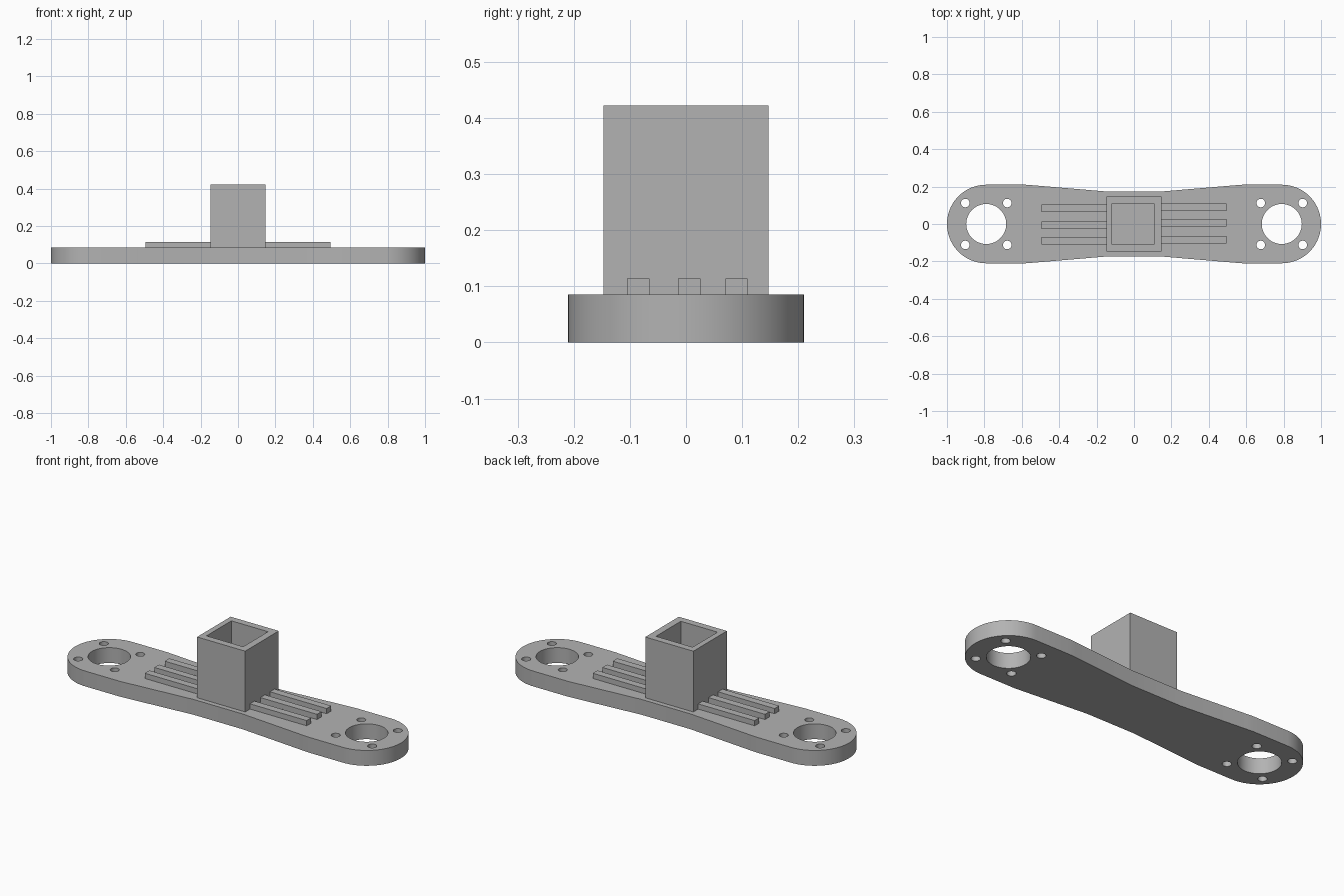
import bpy
import bmesh
from math import sin, cos, pi, radians

if "Cube" in bpy.data.objects:
    bpy.data.objects.remove(bpy.data.objects["Cube"], do_unlink=True)

PLATE_TOP = 0.085
END_X, END_R = 0.79, 0.21      # rounded plate ends
NECK_X, NECK_Y = 0.15, 0.174   # narrow middle

grey = bpy.data.materials.new("grey_plastic")
grey.use_nodes = True
colour = (0.45, 0.45, 0.45, 1)
grey.diffuse_color = colour
grey.node_tree.nodes["Principled BSDF"].inputs["Base Color"].default_value = colour


def arc(cx, cy, r, start, end, n):
    return [(cx + r * cos(start + (end - start) * i / n),
             cy + r * sin(start + (end - start) * i / n)) for i in range(n + 1)]


def circle(cx, cy, r, n):
    return arc(cx, cy, r, 0, 2 * pi, n)[:-1]


def rectangle(x0, x1, y0, y1):
    return [(x0, y0), (x1, y0), (x1, y1), (x0, y1)]


def extrude_profile(name, loops, z0, z1):
    """Solid from a closed outline; any further loops become holes."""
    curve = bpy.data.curves.new(name, "CURVE")
    curve.dimensions = "2D"
    curve.fill_mode = "BOTH"
    curve.extrude = (z1 - z0) / 2
    for loop in loops:
        spline = curve.splines.new("POLY")
        spline.points.add(len(loop) - 1)
        for point, (x, y) in zip(spline.points, loop):
            point.co = (x, y, 0, 1)
        spline.use_cyclic_u = True
    obj = bpy.data.objects.new(name, curve)
    bpy.context.collection.objects.link(obj)
    bpy.ops.object.select_all(action="DESELECT")
    obj.select_set(True)
    bpy.context.view_layer.objects.active = obj
    bpy.ops.object.convert(target="MESH")
    obj = bpy.context.object
    obj.name = name
    # Weld caps to walls and rest the part on its base height
    bm = bmesh.new()
    bm.from_mesh(obj.data)
    bmesh.ops.remove_doubles(bm, verts=bm.verts, dist=0.0001)
    bmesh.ops.recalc_face_normals(bm, faces=bm.faces)
    bmesh.ops.translate(bm, verts=bm.verts, vec=(0, 0, (z0 + z1) / 2))
    bm.to_mesh(obj.data)
    bm.free()
    obj.data.materials.clear()
    obj.data.materials.append(grey)
    bpy.ops.object.shade_smooth_by_angle(angle=radians(30))
    return obj


# Waisted base plate with a large hole and four screw holes at each end
half = [(NECK_X, -NECK_Y), (0.54, -0.207), (0.58, -END_R)]
half += arc(END_X, 0, END_R, -pi / 2, pi / 2, 40)
half += [(0.58, END_R), (0.54, 0.207), (NECK_X, NECK_Y)]
outline = half + [(-x, -y) for x, y in half]
holes = []
for side in (-1, 1):
    cx = side * END_X
    holes.append(circle(cx, 0, 0.107, 48))
    for sx in (-1, 1):
        for sy in (-1, 1):
            holes.append(circle(cx + sx * 0.112, sy * 0.112, 0.023, 24))
extrude_profile("base_plate", [outline] + holes, 0, PLATE_TOP)

# Open square socket
extrude_profile("square_socket",
                [rectangle(-0.148, 0.147, -0.147, 0.147),
                 rectangle(-0.117, 0.108, -0.109, 0.109)],
                PLATE_TOP, 0.422)

# Three stiffening ribs each side, turned half round about the centre
for side, label in ((1, "left"), (-1, "right")):
    for i, y in enumerate((-0.085, 0.006, 0.09)):
        xs = sorted((side * 0.147, side * 0.495))
        extrude_profile(f"{label}_rib_{i + 1}",
                        [rectangle(*xs, side * y - 0.02, side * y + 0.02)],
                        PLATE_TOP, 0.114)
